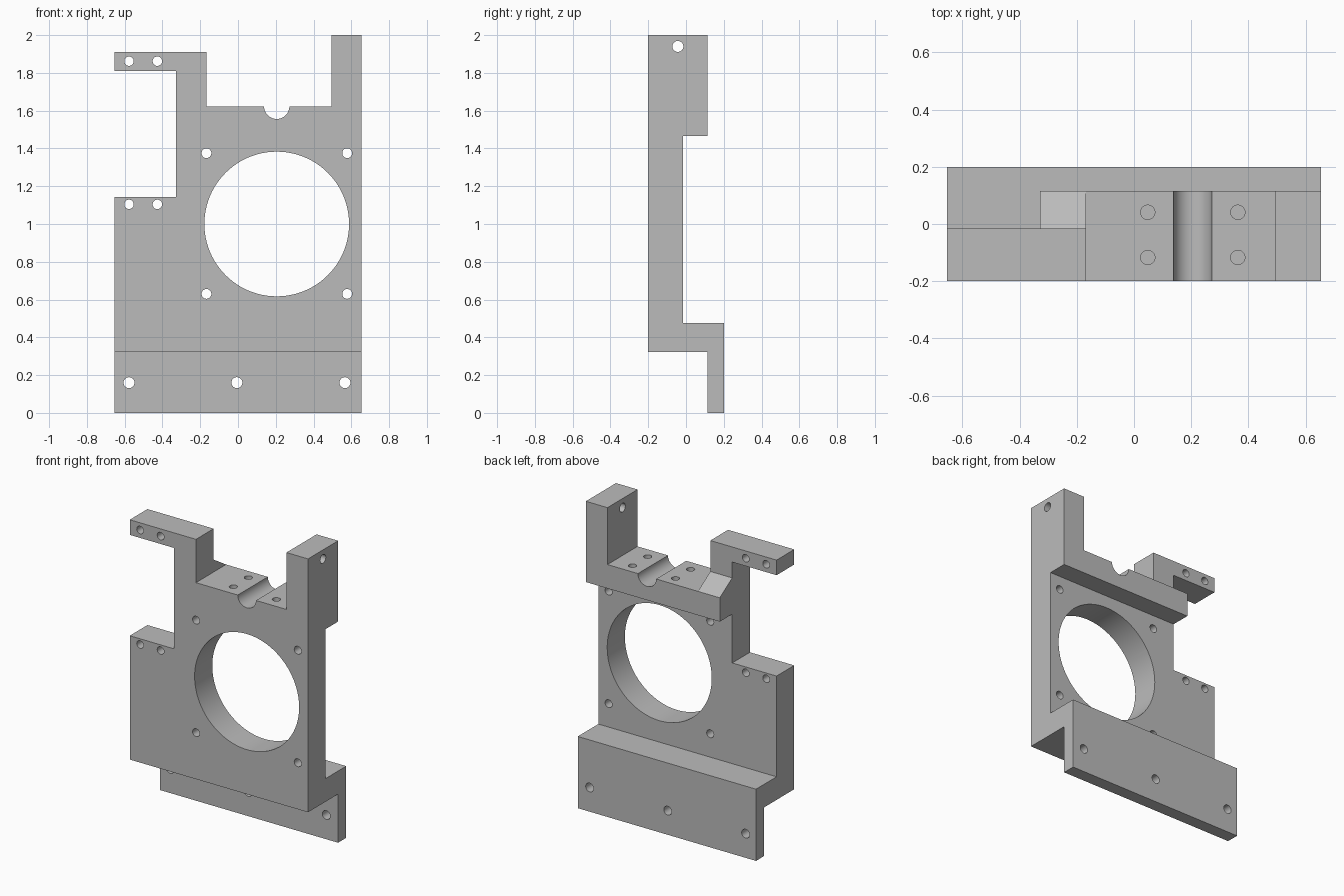
import bpy
import bmesh
import math
from mathutils import Vector

default = bpy.data.objects.get("Cube")
if default:
    bpy.data.objects.remove(default, do_unlink=True)

grey = bpy.data.materials.new("plain grey")
grey.use_nodes = True
grey.diffuse_color = (0.5, 0.5, 0.5, 1)
grey.node_tree.nodes["Principled BSDF"].inputs["Base Color"].default_value = (0.5, 0.5, 0.5, 1)


def make_object(name, bm):
    bmesh.ops.recalc_face_normals(bm, faces=bm.faces)
    mesh = bpy.data.meshes.new(name)
    bm.to_mesh(mesh)
    bm.free()
    mesh.materials.append(grey)
    obj = bpy.data.objects.new(name, mesh)
    bpy.context.scene.collection.objects.link(obj)
    return obj


def prism(name, outline, start, end, axis):
    """Extrude a 2D outline along x, y or z."""
    place = {"x": lambda a, b: (start, a, b),
             "y": lambda a, b: (a, start, b),
             "z": lambda a, b: (a, b, start)}[axis]
    direction = {"x": (1, 0, 0), "y": (0, 1, 0), "z": (0, 0, 1)}[axis]
    bm = bmesh.new()
    face = bm.faces.new([bm.verts.new(place(a, b)) for a, b in outline])
    grown = bmesh.ops.extrude_face_region(bm, geom=[face])
    moved = [v for v in grown["geom"] if isinstance(v, bmesh.types.BMVert)]
    bmesh.ops.translate(bm, verts=moved, vec=Vector(direction) * (end - start))
    return make_object(name, bm)


def rect(a0, a1, b0, b1):
    return [(a0, b0), (a1, b0), (a1, b1), (a0, b1)]


def circle(a, b, radius, sides=32):
    steps = [2 * math.pi * i / sides for i in range(sides)]
    return [(a + radius * math.cos(t), b + radius * math.sin(t)) for t in steps]


# Side profile of the bracket, run across its whole width
FRONT, PLATE_BACK, BLOCK_BACK, FOOT_BACK = -0.2, -0.015, 0.115, 0.2
SIDE, COLUMN, STEP, POST = 0.653, -0.328, -0.168, 0.495
SHELF = 1.623
bracket = prism("mounting_bracket", [
    (FRONT, 0.322), (BLOCK_BACK, 0.322), (BLOCK_BACK, 0), (FOOT_BACK, 0),
    (FOOT_BACK, 0.475), (PLATE_BACK, 0.475), (PLATE_BACK, 1.465),
    (BLOCK_BACK, 1.465), (BLOCK_BACK, 2), (FRONT, 2)], -SIDE, SIDE, "x")

# Pockets that leave the arm, column, ramp, shelf and post
cutters = [
    prism("side_window", rect(-1, COLUMN, 1.142, 1.81), -1, 1, "y"),
    prism("above_arm", rect(-1, STEP, 1.91, 3), -1, 1, "y"),
    prism("above_shelf", rect(STEP, POST, SHELF, 3), -1, 1, "y"),
    prism("behind_arm", rect(-1, COLUMN, 1.3, 3), PLATE_BACK, 1, "y"),
    prism("above_ramp", [(PLATE_BACK, 1.705), (0.245, SHELF - 0.082),
                         (0.245, 3), (PLATE_BACK, 3)], -0.4, 0, "x"),
    prism("large_bore", circle(0.205, 1.0, 0.383, 96), -1, 1, "y"),
    prism("shaft_groove", circle(0.205, SHELF, 0.067, 48), -1, 1, "y"),
    prism("post_hole", circle(-0.043, 1.94, 0.029), 0.4, 1, "x"),
]

# Screw holes running front to back
holes = [(x, z, 0.026) for x in (-0.167, 0.578) for z in (0.63, 1.375)]
holes += [(x, z, 0.025) for x in (-0.577, -0.427) for z in (1.104, 1.862)]
holes += [(x, 0.16, 0.029) for x in (-0.577, -0.006, 0.566)]
for x, z, radius in holes:
    cutters.append(prism("screw_hole", circle(x, z, radius), -1, 1, "y"))

# Blind holes in the shelf beside the groove
for x in (0.048, 0.363):
    for y in (-0.117, 0.041):
        cutters.append(prism("shelf_hole", circle(x, y, 0.025), SHELF - 0.12, 1.8, "z"))

bpy.ops.object.select_all(action="DESELECT")
bpy.context.view_layer.objects.active = bracket
bracket.select_set(True)
for cutter in cutters:
    cutter.hide_render = True
    cut = bracket.modifiers.new(cutter.name, "BOOLEAN")
    cut.operation = "DIFFERENCE"
    cut.solver = "EXACT"
    cut.object = cutter
    bpy.ops.object.modifier_apply(modifier=cut.name)
    bpy.data.objects.remove(cutter, do_unlink=True)

bpy.ops.object.shade_smooth_by_angle(angle=math.radians(25))
